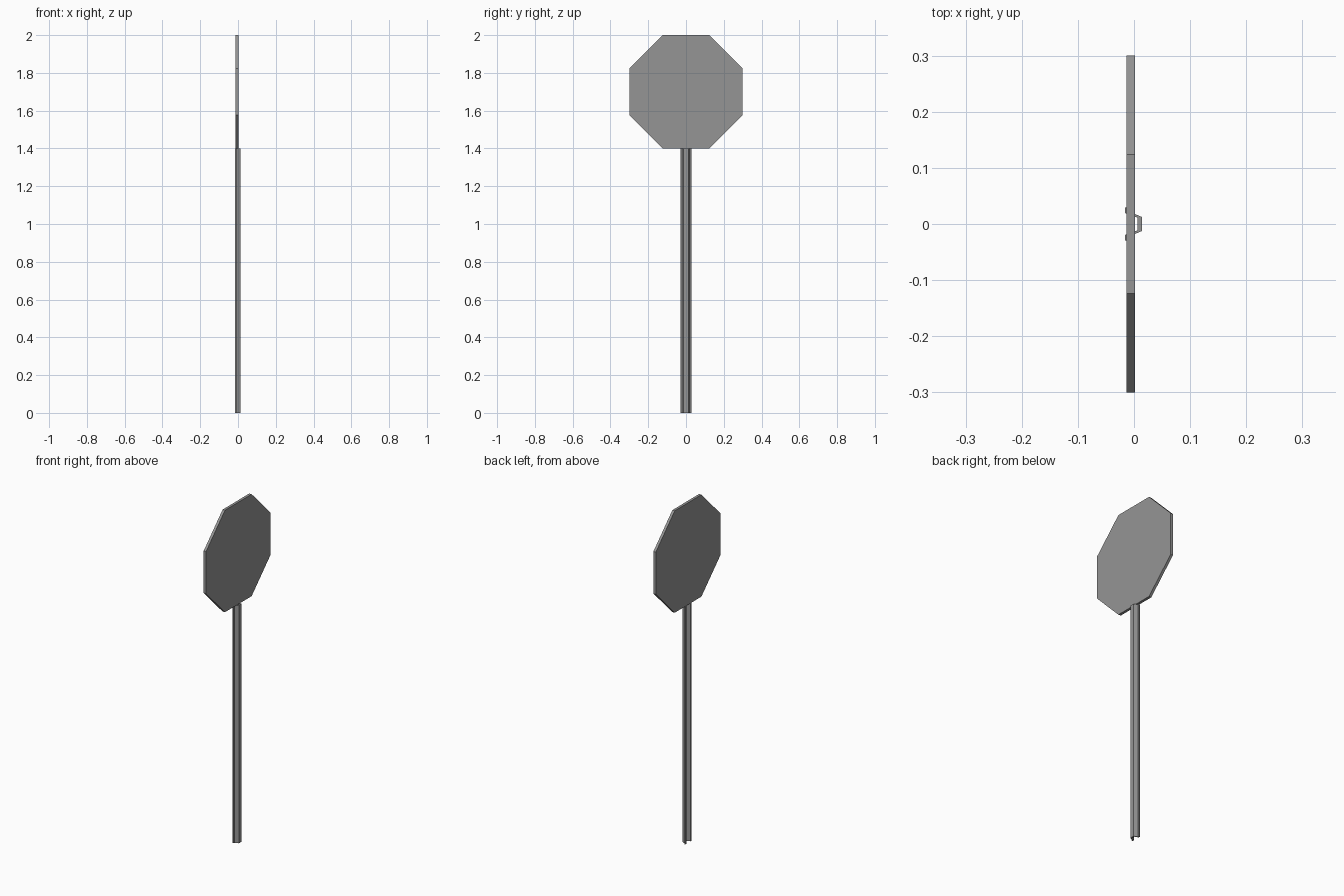
import bpy, bmesh, math

if "Cube" in bpy.data.objects:
    bpy.data.objects.remove(bpy.data.objects["Cube"])

grey = bpy.data.materials.new("plain_grey")
grey.diffuse_color = (0.3, 0.3, 0.3, 1)
grey.use_nodes = True
grey.node_tree.nodes["Principled BSDF"].inputs["Base Color"].default_value = grey.diffuse_color


def prism(name, points, offset):
    """Extrude a closed outline of 3D points along an offset."""
    bm = bmesh.new()
    face = bm.faces.new([bm.verts.new(p) for p in points])
    ext = bmesh.ops.extrude_face_region(bm, geom=[face])
    verts = [g for g in ext["geom"] if isinstance(g, bmesh.types.BMVert)]
    bmesh.ops.translate(bm, verts=verts, vec=offset)
    bmesh.ops.recalc_face_normals(bm, faces=bm.faces)
    mesh = bpy.data.meshes.new(name)
    bm.to_mesh(mesh)
    bm.free()
    mesh.materials.append(grey)
    obj = bpy.data.objects.new(name, mesh)
    bpy.context.collection.objects.link(obj)
    return obj


# Octagonal sign plate, standing in the yz plane
radius = 0.3 / math.cos(math.pi / 8)
octagon = []
for i in range(8):
    a = math.radians(22.5 + 45 * i)
    octagon.append((-0.0135, radius * math.cos(a), 1.7 + radius * math.sin(a)))
prism("sign_plate", octagon, (0.0155, 0, 0))

# Post: hat-shaped channel, open towards -x, with a flange on each side
outer = [(0.0143, 0.0125), (-0.009, 0.022), (-0.009, 0.029), (-0.016, 0.029)]
inner = [(-0.016, 0.0195), (0.006, 0.0115)]
half = outer + inner
profile = half + [(x, -y) for x, y in reversed(half)]
prism("channel_post", [(x, y, 0) for x, y in profile], (0, 0, 1.4))
